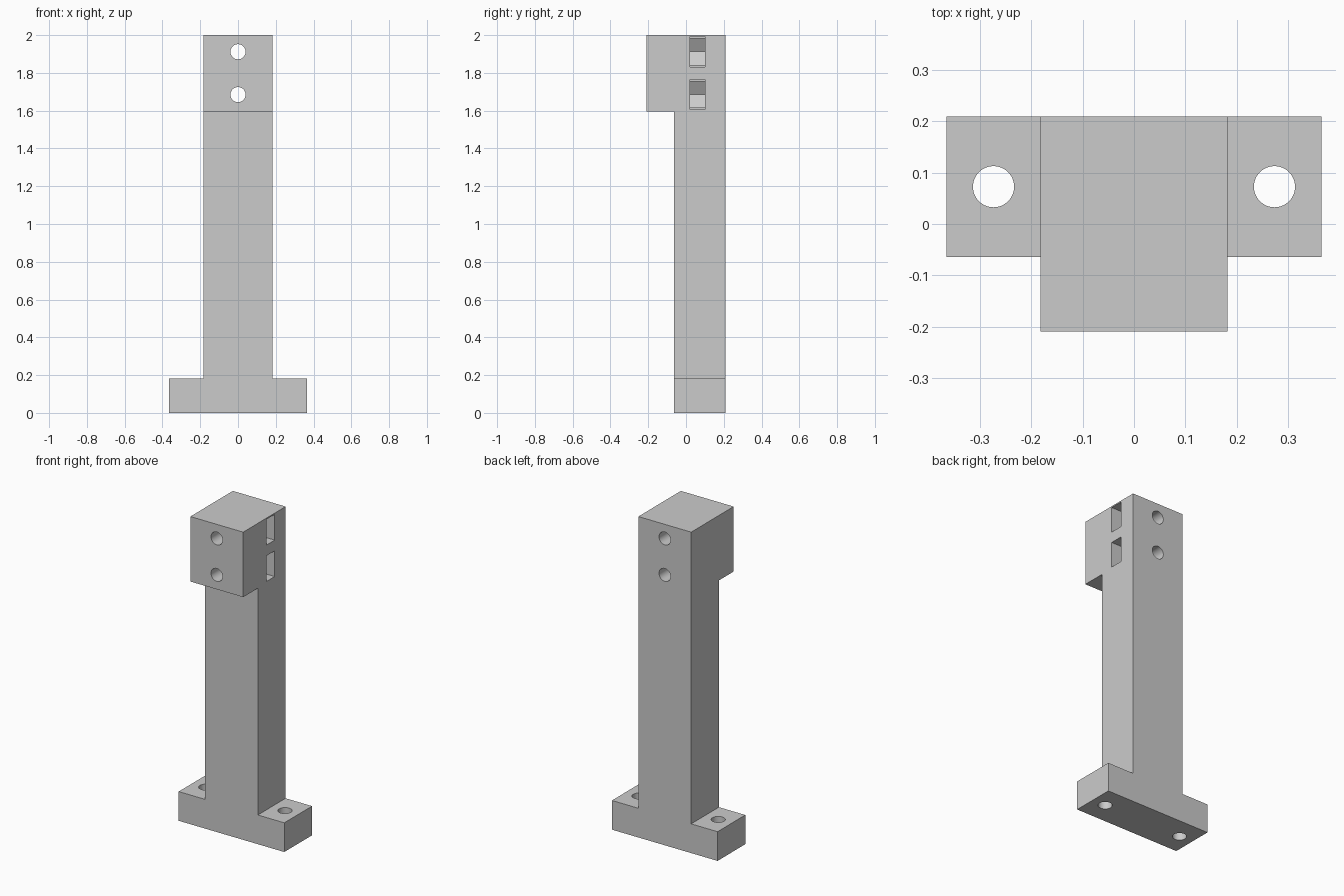
import bpy
import bmesh
import math
from mathutils import Vector

if "Cube" in bpy.data.objects:
    bpy.data.objects.remove(bpy.data.objects["Cube"], do_unlink=True)

# Main sizes
COL_X, BASE_X = 0.182, 0.364
FRONT, STEP, BACK = -0.209, -0.064, 0.209
HEAD_Z, BASE_Z, TOP = 1.595, 0.182, 2.0
HOLE_R, NUT_R = 0.04, 0.08
BOLT_Z = (1.912, 1.685)

grey = bpy.data.materials.new("plain grey")
grey.use_nodes = True
colour = (0.6, 0.6, 0.6, 1)
grey.diffuse_color = colour
grey.node_tree.nodes["Principled BSDF"].inputs["Base Color"].default_value = colour


def prism(name, points, depth):
    """Extrude a closed 3D outline along the depth vector."""
    bm = bmesh.new()
    face = bm.faces.new([bm.verts.new(p) for p in points])
    ext = bmesh.ops.extrude_face_region(bm, geom=[face])
    moved = [v for v in ext["geom"] if isinstance(v, bmesh.types.BMVert)]
    bmesh.ops.translate(bm, verts=moved, vec=Vector(depth))
    bmesh.ops.recalc_face_normals(bm, faces=bm.faces)
    mesh = bpy.data.meshes.new(name)
    bm.to_mesh(mesh)
    bm.free()
    mesh.materials.append(grey)
    obj = bpy.data.objects.new(name, mesh)
    bpy.context.collection.objects.link(obj)
    return obj


def circle(radius, count=48):
    for i in range(count):
        a = 2 * math.pi * i / count
        yield radius * math.cos(a), radius * math.sin(a)


def combine(target, tool, operation):
    """Apply a boolean to the target and remove the tool."""
    mod = target.modifiers.new(operation.lower(), "BOOLEAN")
    mod.operation, mod.solver, mod.object = operation, "EXACT", tool
    bpy.ops.object.select_all(action="DESELECT")
    bpy.context.view_layer.objects.active = target
    target.select_set(True)
    bpy.ops.object.modifier_apply(modifier=mod.name)
    bpy.data.objects.remove(tool, do_unlink=True)


# Column with overhanging head, from a side profile
side = [(BACK, 0), (BACK, TOP), (FRONT, TOP), (FRONT, HEAD_Z), (STEP, HEAD_Z), (STEP, 0)]
post = prism("mounting_post", [(-COL_X, y, z) for y, z in side], (2 * COL_X, 0, 0))

# Foot plate
foot = [(-BASE_X, 0), (BASE_X, 0), (BASE_X, BASE_Z), (-BASE_X, BASE_Z)]
combine(post, prism("foot_plate", [(x, STEP, z) for x, z in foot], (0, BACK - STEP, 0)), "UNION")

# Vertical screw holes through the foot
mid_y = (STEP + BACK) / 2
for cx in (-0.273, 0.273):
    points = [(cx + u, mid_y + v, -0.1) for u, v in circle(HOLE_R)]
    combine(post, prism("foot_hole", points, (0, 0, 0.5)), "DIFFERENCE")

# Bolt holes through the head, each with a side slot ending in a hexagonal nut seat
flat = NUT_R * math.sin(math.pi / 3)
upper = [(-NUT_R / 2, flat), (0, flat), (0, NUT_R), (0.3, NUT_R)]
slot = [(-NUT_R, 0)] + upper + [(x, -z) for x, z in reversed(upper)]
for cz in BOLT_Z:
    points = [(u, -0.4, cz + v) for u, v in circle(HOLE_R)]
    combine(post, prism("bolt_hole", points, (0, 0.8, 0)), "DIFFERENCE")
    points = [(x, 0.021, cz + z) for x, z in slot]
    combine(post, prism("nut_slot", points, (0, 0.08, 0)), "DIFFERENCE")

# Smooth hole walls, sharp edges elsewhere
bpy.ops.object.select_all(action="DESELECT")
post.select_set(True)
bpy.context.view_layer.objects.active = post
bpy.ops.object.shade_smooth_by_angle(angle=math.radians(30))
